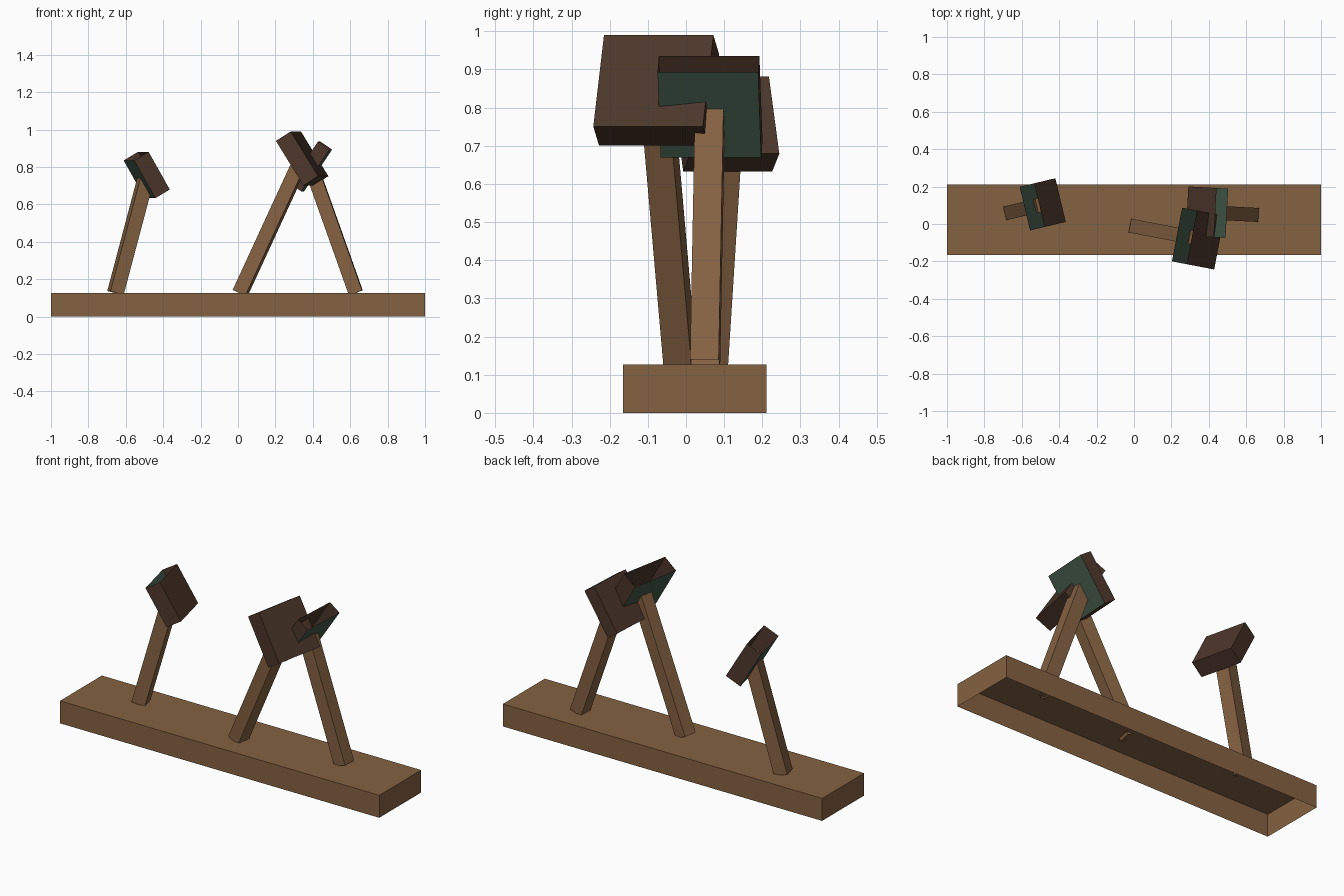
import bpy, bmesh
from math import atan2, radians
from mathutils import Matrix, Vector

cube = bpy.data.objects.get("Cube")
if cube:
    bpy.data.objects.remove(cube, do_unlink=True)


def material(name, srgb):
    rgba = tuple((c / 255) ** 2.2 for c in srgb) + (1.0,)
    mat = bpy.data.materials.new(name)
    mat.use_nodes = True
    mat.diffuse_color = rgba
    mat.node_tree.nodes["Principled BSDF"].inputs["Base Color"].default_value = rgba
    return mat


wood = material("light_wood", (132, 98, 68))
dark = material("dark_wood", (78, 58, 47))
green = material("green_face", (70, 91, 76))


def open_box(name, size, matrix, open_dir, mats, accent_dir=None):
    """Thin-walled box lacking the face along open_dir; accent_dir gets the second material."""
    bm = bmesh.new()
    bmesh.ops.create_cube(bm, size=1)
    bmesh.ops.scale(bm, vec=size, verts=bm.verts)
    bm.normal_update()
    if accent_dir:
        for f in bm.faces:
            f.material_index = int(f.normal.dot(Vector(accent_dir)) > 0.9)
    missing = [f for f in bm.faces if f.normal.dot(Vector(open_dir)) > 0.9]
    bmesh.ops.delete(bm, geom=missing, context='FACES')
    mesh = bpy.data.meshes.new(name)
    bm.to_mesh(mesh)
    bm.free()
    for m in mats:
        mesh.materials.append(m)
    obj = bpy.data.objects.new(name, mesh)
    obj.matrix_world = matrix
    bpy.context.collection.objects.link(obj)


def mallet(name, foot, centre, tilt, size):
    foot, centre = Vector(foot), Vector(centre)
    run = centre - foot
    heading = Matrix.Rotation(atan2(run.y, run.x), 4, 'Z')
    # Leaning handle, ending just inside the head
    length = run.length + 0.015
    lean = Matrix.Rotation(atan2(run.xy.length, run.z), 4, 'Y')
    mid = foot + run.normalized() * length / 2
    open_box(name + "_handle", (0.075, 0.075, length),
             Matrix.Translation(mid) @ heading @ lean, (0, 0, -1), [wood])
    # Head: open upper end, green underside
    lean = Matrix.Rotation(radians(tilt), 4, 'Y')
    open_box(name + "_head", size, Matrix.Translation(centre) @ heading @ lean,
             (0, 0, 1), [dark, green], (-1, 0, 0))


# Plank base, open underneath
open_box("base", (2, 0.375, 0.127), Matrix.Translation((0, 0.023, 0.0635)),
         (0, 0, -1), [wood])

# Three leaning mallets
mallet("right_mallet", (-0.655, 0.065, 0.127), (-0.488, 0.105, 0.757), -30,
       (0.092, 0.24, 0.233))
mallet("middle_mallet", (0.012, -0.015, 0.127), (0.343, -0.078, 0.845), -32,
       (0.095, 0.292, 0.282))
mallet("left_mallet", (0.63, 0.05, 0.127), (0.39, 0.063, 0.802), -34,
       (0.075, 0.264, 0.27))
